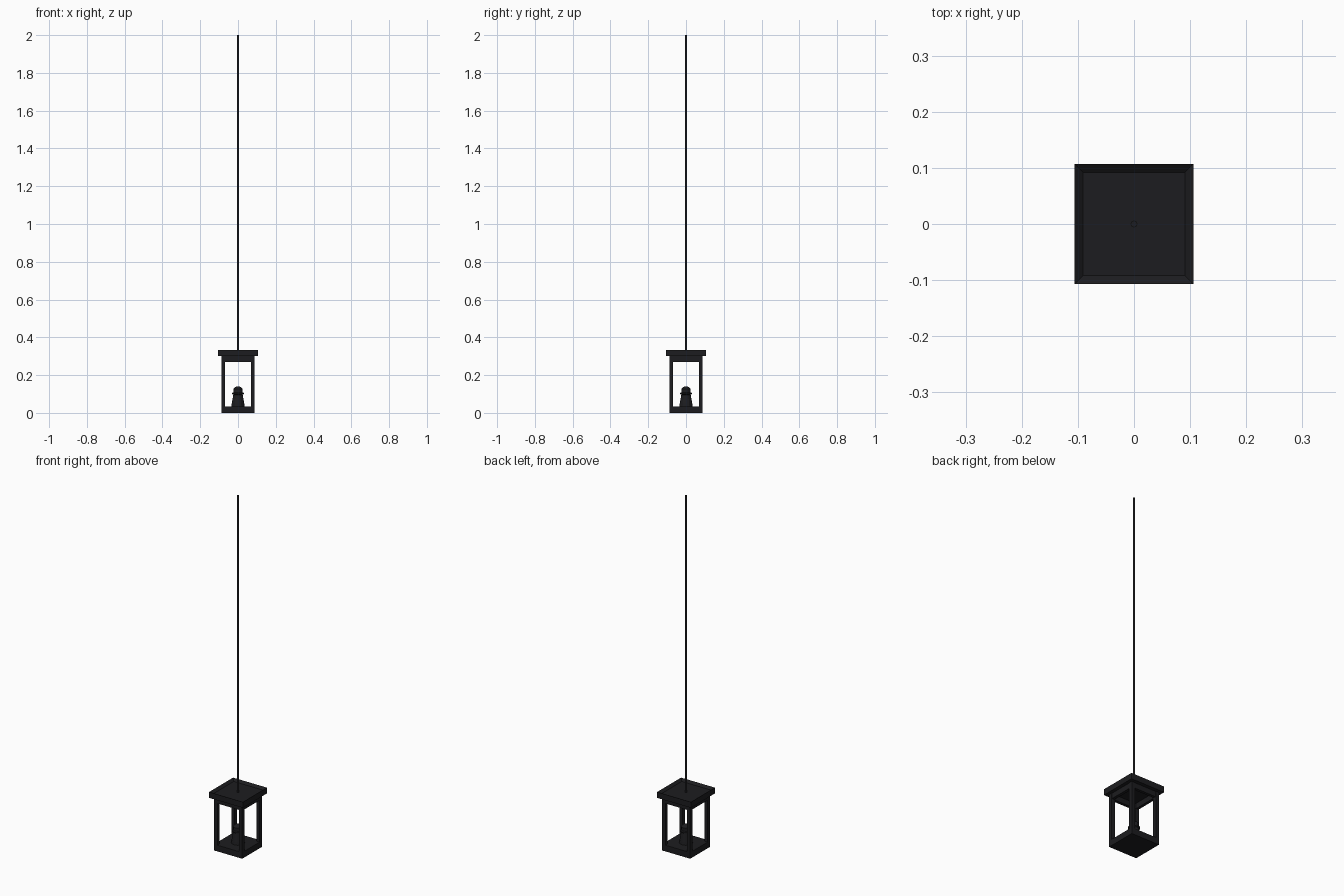
import bpy, bmesh, math

if "Cube" in bpy.data.objects:
    bpy.data.objects.remove(bpy.data.objects["Cube"])

mat = bpy.data.materials.new("black_metal")
mat.diffuse_color = (0.012, 0.012, 0.014, 1)
mat.use_nodes = True
mat.node_tree.nodes["Principled BSDF"].inputs["Base Color"].default_value = mat.diffuse_color


def finish(name, bm):
    bmesh.ops.recalc_face_normals(bm, faces=bm.faces)
    me = bpy.data.meshes.new(name)
    bm.to_mesh(me)
    bm.free()
    ob = bpy.data.objects.new(name, me)
    me.materials.append(mat)
    bpy.context.collection.objects.link(ob)
    return ob


def box(name, x0, x1, y0, y1, z0, z1):
    bm = bmesh.new()
    bmesh.ops.create_cube(bm, size=1)
    for v in bm.verts:
        v.co = (x1 if v.co.x > 0 else x0, y1 if v.co.y > 0 else y0, z1 if v.co.z > 0 else z0)
    return finish(name, bm)


def lathe(name, profile, sides):
    bm = bmesh.new()
    rings = [[bm.verts.new((r * math.cos(2 * math.pi * i / sides), r * math.sin(2 * math.pi * i / sides), z))
              for i in range(sides)] for r, z in profile]
    for a, b in zip(rings, rings[1:]):
        for i in range(sides):
            j = (i + 1) % sides
            bm.faces.new((a[i], a[j], b[j], b[i]))
    bm.faces.new(rings[0][::-1])
    bm.faces.new(rings[-1])
    return finish(name, bm)


# Roof slab with a shallow recessed top panel
roof = box("roof", -0.106, 0.106, -0.107, 0.107, 0.30, 0.333)
bm = bmesh.new()
bm.from_mesh(roof.data)
top = [f for f in bm.faces if f.normal.z > 0.9]
bmesh.ops.inset_region(bm, faces=top, thickness=0.021)
for v in {v for f in top for v in f.verts}:
    v.co.z -= 0.012
bm.to_mesh(roof.data)
bm.free()

# Base plate
W, P = 0.088, 0.020
box("base", -W, W, -W, W, 0, 0.035)

# Corner posts
for sx in (-1, 1):
    for sy in (-1, 1):
        xs = sorted((sx * W, sx * (W - P)))
        ys = sorted((sy * W, sy * (W - P)))
        box("corner_post", *xs, *ys, 0.035, 0.30)

# Upper rails between the posts
for s in (-1, 1):
    a = sorted((s * (W - 0.002), s * (W - P + 0.002)))
    box("rail_side", *a, -W + P, W - P, 0.27, 0.30)
    box("rail_front_back", -W + P, W - P, *a, 0.27, 0.30)

# Lamp holder: tapered foot, collar and rounded cap
lathe("lamp_holder", [(0.035, 0.035), (0.033, 0.05), (0.025, 0.096), (0.031, 0.100), (0.031, 0.106),
                      (0.025, 0.109), (0.025, 0.127), (0.016, 0.136), (0.005, 0.140)], 12)

# Hanging rod
lathe("hanging_rod", [(0.006, 0.318), (0.006, 2.0)], 12)
